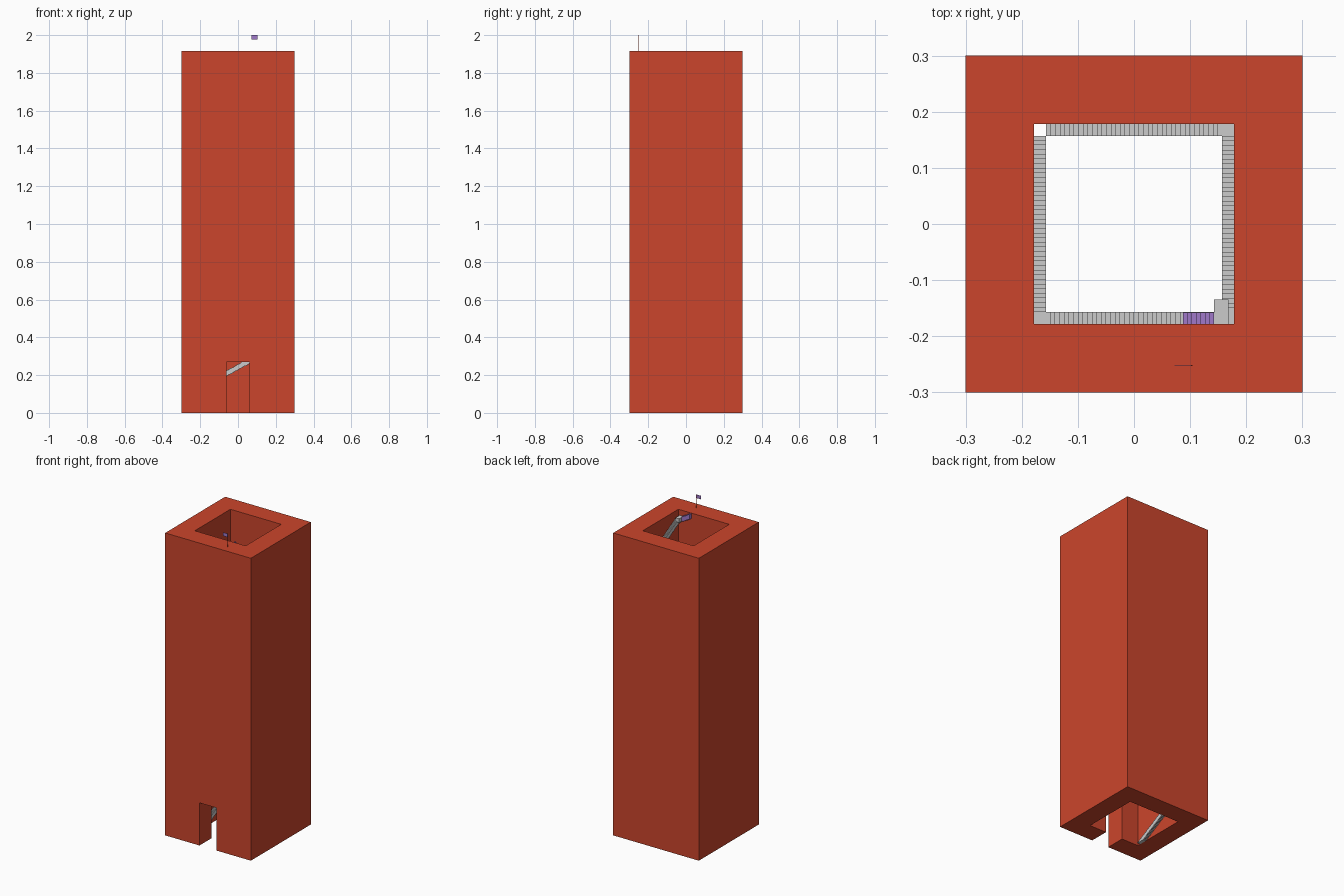
import bpy, bmesh
from mathutils import Vector

cube = bpy.data.objects.get("Cube")
if cube:
    bpy.data.objects.remove(cube, do_unlink=True)


def material(name, rgb):
    m = bpy.data.materials.new(name)
    m.use_nodes = True
    m.diffuse_color = (*rgb, 1)
    m.node_tree.nodes["Principled BSDF"].inputs["Base Color"].default_value = (*rgb, 1)
    return m


RED = material("brick red", (0.6, 0.06, 0.025))
GREY = material("stone grey", (0.6, 0.6, 0.6))
PURPLE = material("purple", (0.35, 0.19, 0.58))


def add_box(bm, lo, hi):
    """Add an axis-aligned box between two corners."""
    lo, hi = Vector(lo), Vector(hi)
    verts = bmesh.ops.create_cube(bm, size=1)["verts"]
    bmesh.ops.scale(bm, vec=hi - lo, verts=verts)
    bmesh.ops.translate(bm, vec=(lo + hi) / 2, verts=verts)


def finish(name, bm, mat):
    mesh = bpy.data.meshes.new(name)
    bm.to_mesh(mesh)
    bm.free()
    mesh.materials.append(mat)
    ob = bpy.data.objects.new(name, mesh)
    bpy.context.collection.objects.link(ob)
    return ob


def box(name, lo, hi, mat):
    bm = bmesh.new()
    add_box(bm, lo, hi)
    return finish(name, bm, mat)


OUT, INN, TOP = 0.3, 0.178, 1.915
DOOR, DOOR_TOP = 0.06, 0.27

# Tower: a U-shaped plan up to the door head, then a closed square ring
tower = box("tower", (-OUT, -OUT, 0), (OUT, OUT, TOP), RED)
cutters = [box("shaft_cutter", (-INN, -INN, -1), (INN, INN, TOP + 1), RED),
           box("door_cutter", (-DOOR, -OUT - 1, -1), (DOOR, 0, DOOR_TOP), RED)]
for c in cutters:
    c.hide_render = True
    c.hide_viewport = True
    mod = tower.modifiers.new(c.name, "BOOLEAN")
    mod.object = c
    mod.operation = "DIFFERENCE"
    mod.solver = "EXACT"
bpy.context.view_layer.update()
baked = bpy.data.meshes.new_from_object(tower.evaluated_get(bpy.context.evaluated_depsgraph_get()))
tower.modifiers.clear()
tower.data = baked
for c in cutters:
    bpy.data.objects.remove(c, do_unlink=True)

# Stairs: small blocks climbing clockwise around the shaft walls
WIDTH, THICK, STEPS = 0.021, 0.03, 38
LANE = INN - WIDTH / 2
FLIGHTS = [((-1, -1), (0, 1)), ((-1, 1), (1, 0)), ((1, 1), (0, -1)), ((1, -1), (-1, 0))]
RUN = 2 * (INN - WIDTH) / STEPS
RISE = 1.87 / (11 * STEPS)
stairs = bmesh.new()
z = 0
for flight in range(11):
    corner, d = FLIGHTS[flight % 4]
    start, d = Vector(corner) * LANE, Vector(d)
    side = Vector((abs(d.y), abs(d.x)))
    for i in range(STEPS):
        z += RISE
        mid = start + d * (WIDTH / 2 + RUN * (i + 0.5))
        half = side * WIDTH / 2 + Vector((abs(d.x), abs(d.y))) * RUN / 2
        lo, hi = mid - half, mid + half
        add_box(stairs, (*lo, max(0, z - THICK)), (*hi, z))
    # Corner landing, left out at the open corner
    if flight % 4 != 0:
        end = start + d * 2 * LANE
        h = Vector((WIDTH, WIDTH)) / 2
        add_box(stairs, (*(end - h), z - THICK), (*(end + h), z))
finish("stairs", stairs, GREY)

# Top landing, set slightly in from the wall, and the last purple steps
box("top_landing", (0.143, -0.178, 1.855), (0.168, -0.135, 1.88), GREY)
last = bmesh.new()
for i in range(7):
    x = 0.143 - 0.008 * i
    top = 1.88 + RISE * (i + 1)
    add_box(last, (x - 0.008, -0.178, top - THICK), (x, -0.158, top))
finish("last_steps", last, PURPLE)

# Flag on the front parapet
box("flag_pole", (0.102, -0.253, TOP), (0.104, -0.251, 2), RED)
box("flag", (0.072, -0.2525, 1.978), (0.102, -0.2515, 2), PURPLE)
